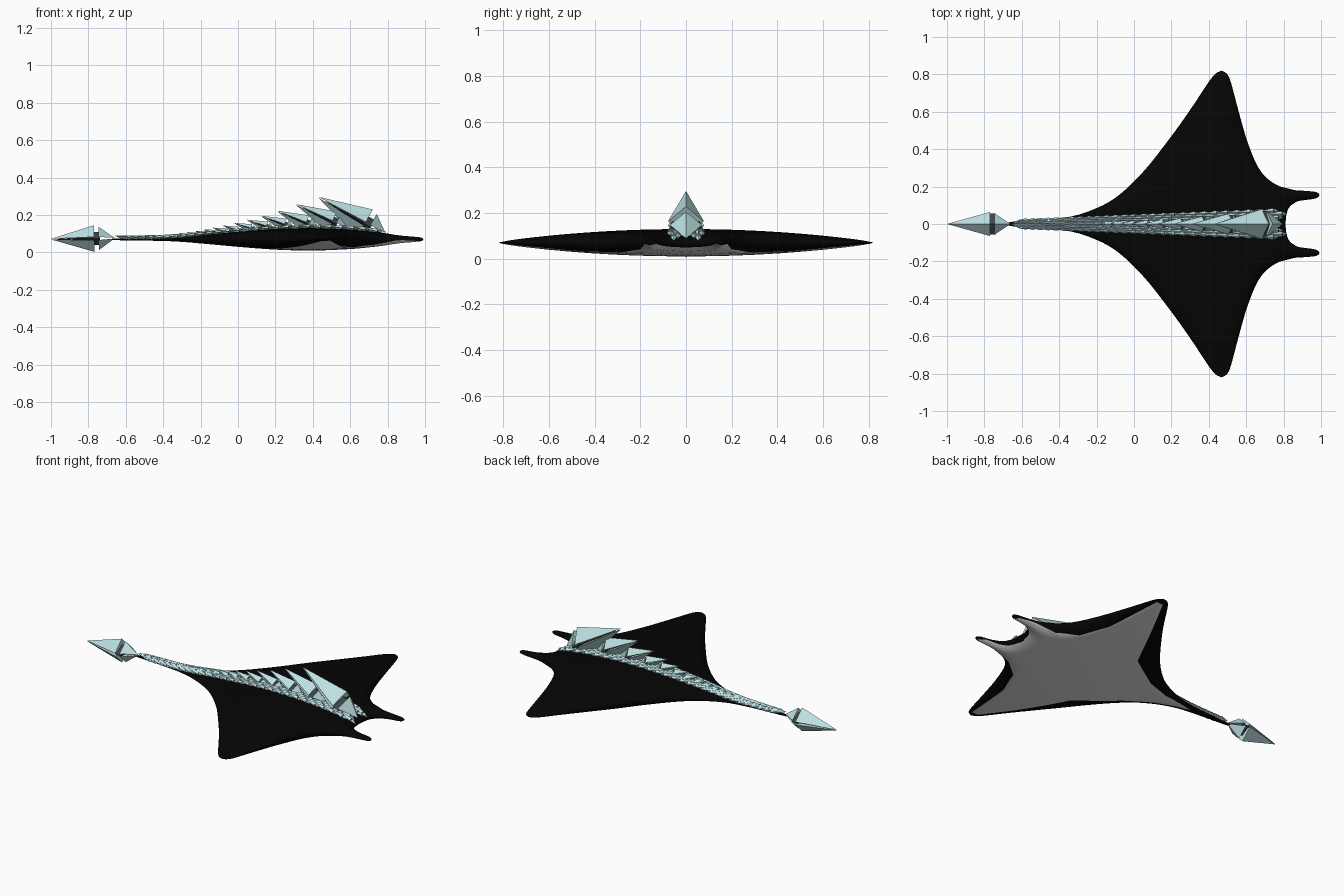
import bpy, bmesh, math
from mathutils import Vector

cube = bpy.data.objects.get("Cube")
if cube:
    bpy.data.objects.remove(cube)


def material(name, rgb):
    m = bpy.data.materials.new(name)
    m.use_nodes = True
    m.diffuse_color = (*rgb, 1)
    m.node_tree.nodes["Principled BSDF"].inputs["Base Color"].default_value = (*rgb, 1)
    return m


BLACK = material("black skin", (0.0015, 0.0015, 0.0015))
GREY = material("grey belly", (0.8, 0.8, 0.8))
TEAL = material("pale teal crystal", (0.51, 0.75, 0.76))
DARK = material("dark grey core", (0.05, 0.06, 0.06))


def finish(bm, name, mats):
    bmesh.ops.recalc_face_normals(bm, faces=bm.faces)
    mesh = bpy.data.meshes.new(name)
    bm.to_mesh(mesh)
    bm.free()
    obj = bpy.data.objects.new(name, mesh)
    bpy.context.collection.objects.link(obj)
    for m in mats:
        mesh.materials.append(m)
    return obj


def lerp(points, v):
    """Piecewise linear lookup in sorted (key, value) pairs."""
    for (a, p), (b, q) in zip(points, points[1:]):
        if v <= b:
            return p + (q - p) * max(0, v - a) / max(b - a, 1e-6)
    return points[-1][1]


def smooth(points, n=6):
    """Catmull-Rom refinement of a list of pairs."""
    pts = [Vector(p) for p in points]
    pts = [2 * pts[0] - pts[1]] + pts + [2 * pts[-1] - pts[-2]]
    out = []
    for a, b, c, d in zip(pts, pts[1:], pts[2:], pts[3:]):
        for i in range(n):
            t = i / n
            out.append((b * 2 + (c - a) * t + (a * 2 - b * 5 + c * 4 - d) * t * t
                        + (b * 3 - a - c * 3 + d) * t ** 3) / 2)
    return out + [pts[-2]]


# Half outline as (y, x): trailing edge from tail to wing tip, then leading edge
trail = smooth([(0, -.68), (.012, -.65), (.03, -.4), (.065, -.25), (.14, -.1), (.28, .05),
                (.47, .2), (.61, .3), (.76, .4), (.805, .437), (.82, .47)])
lead = smooth([(0, .81), (.05, .815), (.09, .83), (.12, .87), (.13, .93), (.136, .97), (.15, .99),
               (.165, .985), (.175, .95), (.182, .85), (.205, .77), (.255, .7), (.33, .65),
               (.46, .6), (.6, .56), (.75, .52), (.8, .5), (.82, .47)])
outline = trail + lead[::-1]
belly_back = [(0, -.4), (.05, -.18), (.12, -.02), (.28, .21), (.5, .315), (.78, .45)]
belly_front = [(0, .8), (.13, .94), (.15, .98), (.17, .95), (.195, .73), (.28, .62), (.45, .55), (.79, .49)]
spine = smooth([(-.7, .008), (-.4, .011), (-.25, .018), (0, .04), (.2, .055), (.4, .06),
                (.6, .052), (.7, .043), (.8, .033), (.9, .024), (1, .018)])
MID = .07


def edge_distance(x, y):
    p, best = Vector((y, x)), 9
    for a, b in zip(outline, outline[1:]):
        ab = b - a
        t = min(1, max(0, (p - a).dot(ab) / max(ab.length_squared, 1e-9)))
        best = min(best, (p - a - ab * t).length)
    return best


def half_thickness(x, y):
    e = 1 - min(1, edge_distance(x, abs(y)) / .075)
    return lerp(spine, x) * (1 - (y / .86) ** 2) * math.sqrt(1 - e * e)


# Ray body: one row of the lens per y station, with columns on the belly border
rows = [i * .02 for i in range(41)] + [.004, .008, .012, .016, .03, .05, .07, .81, .816, .8195]
rows = sorted(set(rows + [.125 + i * .004 for i in range(15)]))
RIM, MIDCOLS = 7, 22


def row_columns(y):
    a, b = lerp(trail, y), lerp(lead, y)
    c = max(a + (b - a) * .03, lerp(belly_back, y))
    d = max(c + (b - a) * .1, min(b - (b - a) * .012, lerp(belly_front, y)))
    return ([a + (c - a) * (i / RIM) ** 2 for i in range(RIM)]
            + [c + (d - c) * i / MIDCOLS for i in range(MIDCOLS)]
            + [b - (b - d) * (1 - i / RIM) ** 2 for i in range(RIM + 1)])


bm = bmesh.new()
for side in (1, -1):
    tops, lows = [], []
    for y in rows:
        xs = row_columns(y)
        hs = [half_thickness(x, y) for x in xs]
        hs[0] = hs[-1] = 0
        tops.append([bm.verts.new((x, side * y, MID + h)) for x, h in zip(xs, hs)])
        lows.append([bm.verts.new((x, side * y, MID - h)) for x, h in zip(xs, hs)])
    for grid, below in ((tops, False), (lows, True)):
        for y, r, s in zip(rows, grid, grid[1:]):
            for i in range(len(r) - 1):
                f = bm.faces.new((r[i], r[i + 1], s[i + 1], s[i]))
                f.material_index = int(below and y < .775 and RIM <= i < RIM + MIDCOLS)
    # close the wing tip
    for i in range(len(tops[-1]) - 1):
        bm.faces.new((tops[-1][i], tops[-1][i + 1], lows[-1][i + 1], lows[-1][i]))
bmesh.ops.remove_doubles(bm, verts=bm.verts, dist=.00005)
body = finish(bm, "ray_body", [BLACK, GREY])
bpy.context.view_layer.objects.active = body
body.select_set(True)
bpy.ops.object.shade_smooth_by_angle(angle=math.radians(60))
body.select_set(False)


def half_spike(bm, frame, tip, base, w, h, gap):
    """Roof-shaped pyramid from tip to base, ridge at height h."""
    v = [bm.verts.new(frame(*p)) for p in
         ((tip, 0, gap * .2), (base, w, gap), (base, -w, gap), (base, 0, h))]
    for ids in ((0, 1, 2), (0, 1, 3), (0, 2, 3), (1, 2, 3)):
        bm.faces.new([v[i] for i in ids])


def core(bm, frame, x0, x1, w, h, taper):
    """Dark diamond bar, its first end scaled by taper."""
    ends = [[bm.verts.new(frame(x, *p)) for p in ((w * k, 0), (0, h * k), (-w * k, 0), (0, -h * k))]
            for x, k in ((x0, taper), (x1, 1))]
    faces = list(ends) + [[ends[0][i], ends[0][i - 1], ends[1][i - 1], ends[1][i]] for i in range(4)]
    for f in faces:
        bm.faces.new(f).material_index = 1


def crystal(bm, tip, root, ratio):
    """Long point, dark core and short point, split into upper and lower halves."""
    tip, d = Vector(tip), Vector(root) - Vector(tip)
    n = d.length
    d.normalize()
    side = Vector((0, 0, 1)).cross(d).normalized()
    up = d.cross(side)

    def frame(x, y, z):
        return tip + d * x + side * y + up * z

    w = n * ratio
    for s in (1, -1):
        half_spike(bm, frame, 0, n * .68, w, s * w * 1.1, s * w * .13)
        half_spike(bm, frame, n, n * .75, w * .88, s * w * .97, s * w * .13)
    core(bm, frame, n * .66, n * .77, w * .85, w * .55, 1)
    core(bm, frame, n * .1, n * .68, w * .8, w * .16, .1)


# Arrowhead at the end of the tail
bm = bmesh.new()
crystal(bm, (-1, 0, .071), (-.66, 0, .076), .19)
finish(bm, "tail_arrowhead", [TEAL, DARK])

# Row of crystals down the back, shrinking towards the tail
bm = bmesh.new()
x = .43
while x > -.65:
    u = (x + .65) / 1.08
    length = .07 + .35 * u ** 3
    lean = .2 + .32 * u * u
    rx = x + length * math.cos(lean)
    rz = MID + half_thickness(rx, 0) - .004
    crystal(bm, (x, 0, rz + length * math.sin(lean)), (rx, 0, rz), .13 + .06 * u * u)
    x -= .03 + .09 * u * u
finish(bm, "back_crystals", [TEAL, DARK])

# Small split shards lying in lanes on both sides of the crystals
bm = bmesh.new()
for k, lane in enumerate((.2, .45, .68, .9)):
    x = -.66 + .012 * k
    while x < .72:
        reach = .022 + (x + .65) * .042
        length = .065 + .03 * (x + .65)
        for s in (1, -1):
            y = s * lane * reach
            z0 = MID + half_thickness(x, y)
            z1 = MID + half_thickness(x + length, y)
            crystal(bm, (x, y, z0 + .016), (x + length, y, z1 + .001), .13)
        x += length * .6
finish(bm, "back_shards", [TEAL, DARK])
